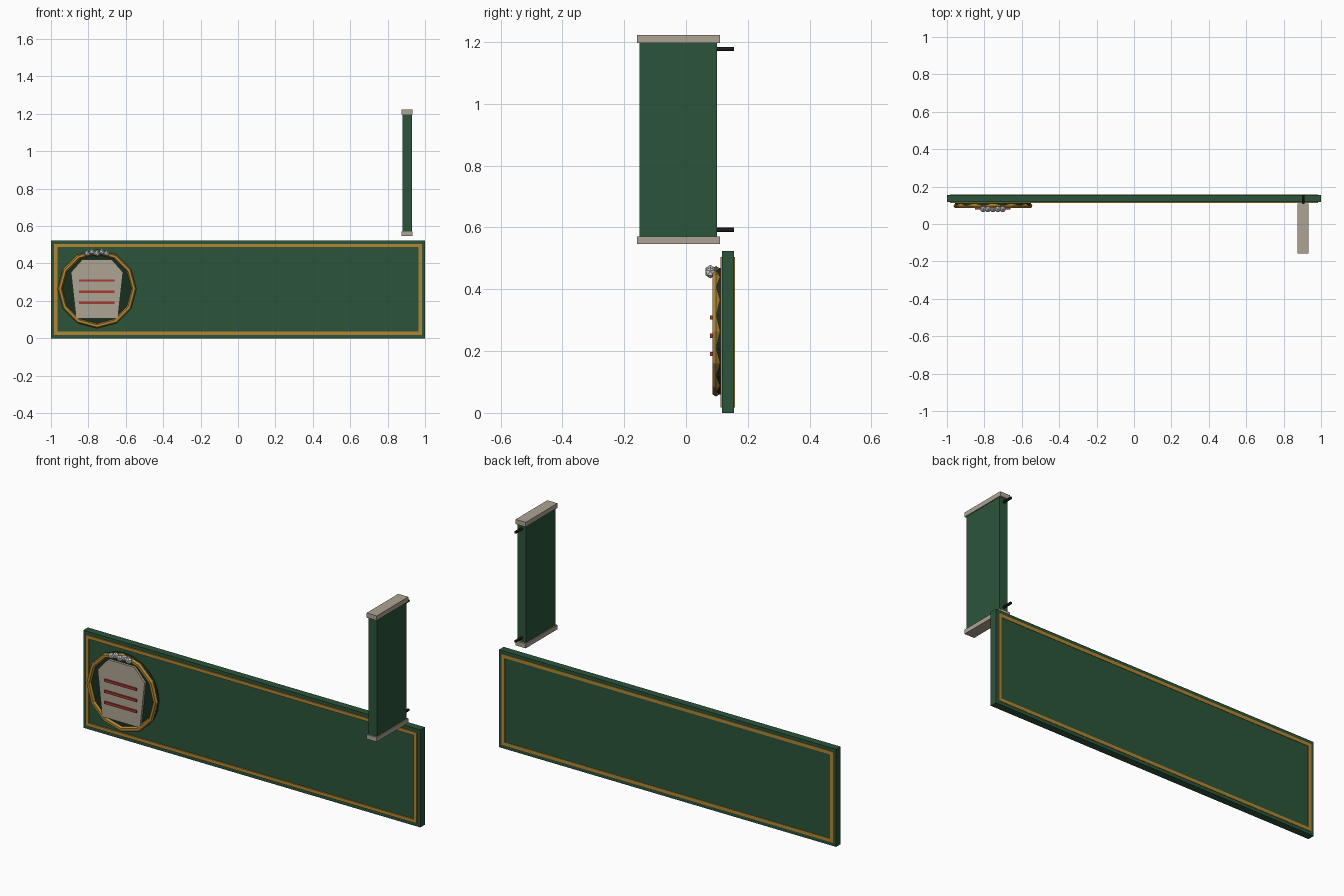
import bpy, bmesh, math

if "Cube" in bpy.data.objects:
    bpy.data.objects.remove(bpy.data.objects["Cube"])


def material(name, rgb):
    m = bpy.data.materials.new(name)
    m.diffuse_color = (*rgb, 1)
    m.use_nodes = True
    m.node_tree.nodes["Principled BSDF"].inputs["Base Color"].default_value = m.diffuse_color
    return m


GREEN = material("green", (0.024, 0.09, 0.042))
DARK = material("dark_green", (0.008, 0.028, 0.014))
GOLD = material("gold", (0.45, 0.24, 0.03))
CREAM = material("cream", (0.42, 0.37, 0.29))
RED = material("red", (0.38, 0.04, 0.03))
IRON = material("iron", (0.02, 0.02, 0.02))


def finish(obj, name, mat=None):
    obj.name = name
    if mat:
        obj.data.materials.append(mat)
    return obj


def from_bmesh(bm, name, mat=None):
    bmesh.ops.recalc_face_normals(bm, faces=bm.faces)
    me = bpy.data.meshes.new(name)
    bm.to_mesh(me)
    bm.free()
    obj = bpy.data.objects.new(name, me)
    bpy.context.collection.objects.link(obj)
    return finish(obj, name, mat)


def box(name, x, y, z, mat):
    """Box from (min, max) ranges."""
    bm = bmesh.new()
    bmesh.ops.create_cube(bm, size=1)
    for v in bm.verts:
        for i, (a, b) in enumerate((x, y, z)):
            v.co[i] = a if v.co[i] < 0 else b
    return from_bmesh(bm, name, mat)


def rod(name, x, y, z, radius, sides, mat):
    """Cylinder lying along y."""
    bpy.ops.mesh.primitive_cylinder_add(
        vertices=sides, radius=radius, depth=y[1] - y[0],
        location=(x, (y[0] + y[1]) / 2, z), rotation=(math.pi / 2, 0, 0))
    return finish(bpy.context.object, name, mat)


# Long fascia board
box("fascia_board", (-1, 1), (0.117, 0.156), (0, 0.523), GREEN)

# Gold border on the front and the back
X, Z0, Z1, W = 0.983, 0.018, 0.505, 0.018
for side, y in (("front", (0.111, 0.119)), ("back", (0.150, 0.158))):
    box(f"{side}_trim_bottom", (-X, X), y, (Z0, Z0 + W), GOLD)
    box(f"{side}_trim_top", (-X, X), y, (Z1 - W, Z1), GOLD)
    box(f"{side}_trim_left", (-X, -X + W), y, (Z0 + W, Z1 - W), GOLD)
    box(f"{side}_trim_right", (X - W, X), y, (Z0 + W, Z1 - W), GOLD)

# Round badge: disc and twelve-sided ring
CX, CZ = -0.754, 0.264
rod("badge_disc", CX, (0.099, 0.118), CZ, 0.204, 24, DARK)
bpy.ops.mesh.primitive_torus_add(
    major_segments=12, minor_segments=6, major_radius=0.198, minor_radius=0.013,
    location=(CX, 0.097, CZ), rotation=(math.pi / 2, 0, 0))
finish(bpy.context.object, "badge_ring", GOLD)

# Tapered cream plaque with cut shoulders
half = [(0.112, 0.107), (0.139, 0.353), (0.078, 0.422)]
outline = half + [(-x, z) for x, z in reversed(half)]
bm = bmesh.new()
face = bm.faces.new([bm.verts.new((CX + x, 0.101, z)) for x, z in outline])
ext = bmesh.ops.extrude_face_region(bm, geom=[face], use_keep_orig=True)
bmesh.ops.translate(bm, vec=(0, -0.015, 0),
                    verts=[g for g in ext["geom"] if isinstance(g, bmesh.types.BMVert)])
from_bmesh(bm, "badge_plaque", CREAM)

# Three red stripes
for i in range(3):
    z = 0.190 + i * 0.0595
    box(f"badge_stripe_{i + 1}", (CX - 0.095, CX + 0.095), (0.078, 0.088),
        (z - 0.0065, z + 0.0065), RED)

# Row of faceted beads above the plaque
for i in range(5):
    bpy.ops.mesh.primitive_ico_sphere_add(
        subdivisions=1, radius=0.018,
        location=(CX + (i - 2) * 0.026, 0.079, 0.453 + (0.008 if i % 2 else 0)))
    finish(bpy.context.object, f"badge_bead_{i + 1}")

# Projecting blade sign with end caps and wall rods
BX = 0.904
box("blade_panel", (BX - 0.025, BX + 0.025), (-0.150, 0.100), (0.565, 1.200), GREEN)
for name, z in (("bottom", (0.546, 0.570)), ("top", (1.197, 1.222))):
    box(f"blade_cap_{name}", (BX - 0.030, BX + 0.030), (-0.158, 0.110), z, CREAM)
for name, z in (("lower", 0.592), ("upper", 1.177)):
    rod(f"blade_rod_{name}", BX, (0.090, 0.155), z, 0.007, 8, IRON)
